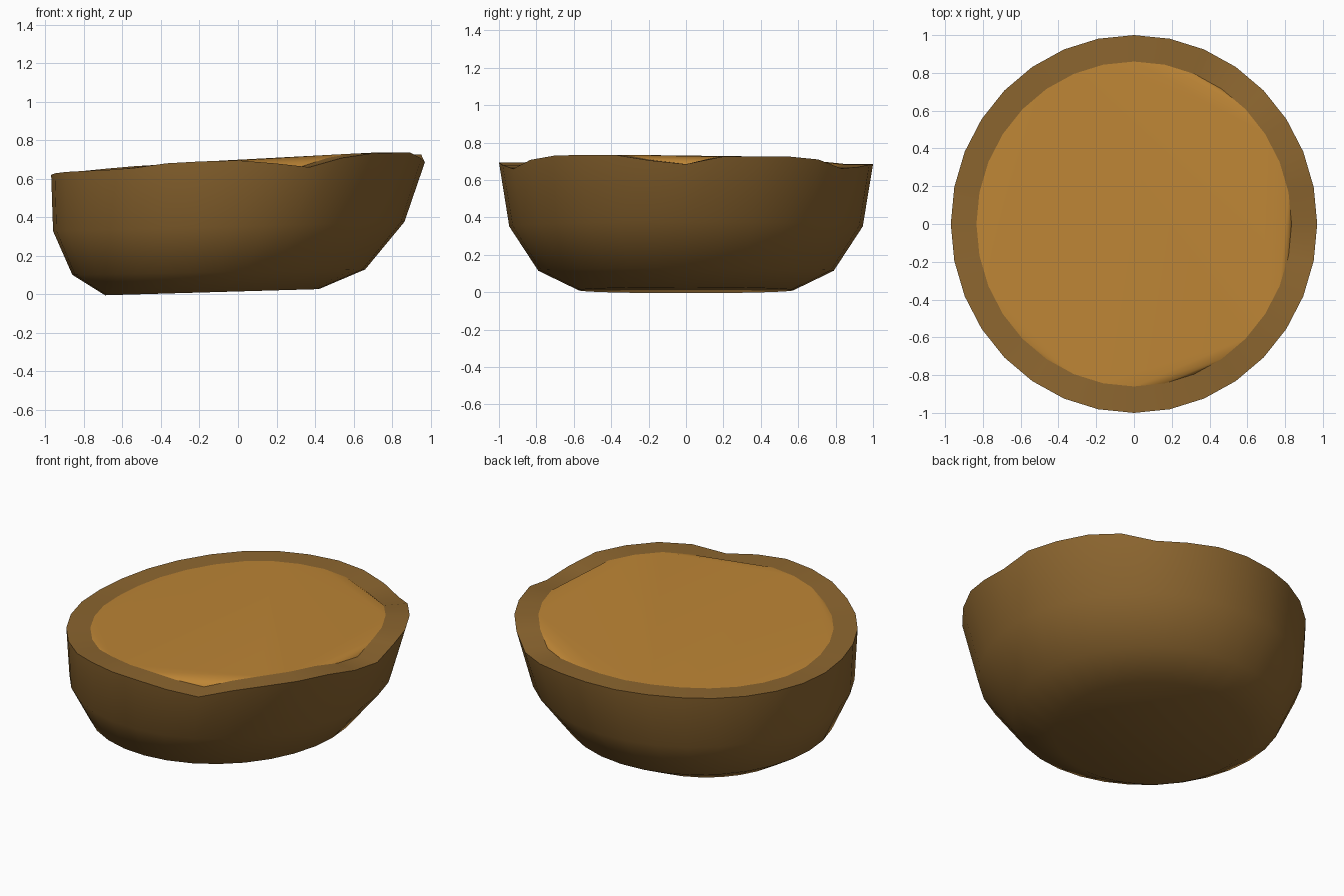
import bpy, bmesh
from math import sin, cos, pi, radians

cube = bpy.data.objects.get("Cube")
if cube:
    bpy.data.objects.remove(cube, do_unlink=True)

SIDES = 32

# Uneven rim heights in thousandths, counter-clockwise from +x
RIM = [685, 725, 725, 725, 710, 662, 670, 683, 685, 680, 675, 665, 652, 640, 630, 622,
       620, 628, 635, 640, 645, 656, 680, 690, 695, 680, 660, 708, 730, 735, 735, 705]

# Lower rings: centre x, radius x, radius y, height, tilt along x
RINGS = [(-0.135, 0.555, 0.575, 0.011, 0.016),
         (-0.10, 0.76, 0.79, 0.115, 0.014),
         (-0.048, 0.912, 0.945, 0.352, 0.024)]
RIM_RADIUS = (0.97, 1.0)
INNER_SCALE = 0.86


def material(name, colour):
    mat = bpy.data.materials.new(name)
    mat.use_nodes = True
    mat.diffuse_color = colour
    bsdf = mat.node_tree.nodes["Principled BSDF"]
    bsdf.inputs["Base Color"].default_value = colour
    bsdf.inputs["Roughness"].default_value = 0.8
    return mat


def finish(name, bm, mat):
    mesh = bpy.data.meshes.new(name)
    bm.to_mesh(mesh)
    bm.free()
    mesh.materials.append(mat)
    obj = bpy.data.objects.new(name, mesh)
    bpy.context.collection.objects.link(obj)
    return obj


def lower_ring(bm, cx, rx, ry, z, tilt):
    verts = []
    for i in range(SIDES):
        a = 2 * pi * i / SIDES
        verts.append(bm.verts.new((cx + rx * cos(a), ry * sin(a), z + tilt * cos(a))))
    return verts


def rim_ring(bm, scale):
    verts = []
    for i, h in enumerate(RIM):
        a = 2 * pi * i / SIDES
        verts.append(bm.verts.new((scale * RIM_RADIUS[0] * cos(a),
                                   scale * RIM_RADIUS[1] * sin(a), h / 1000)))
    return verts


bark = material("dark brown", (0.265, 0.133, 0.029, 1))
wood = material("golden tan", (0.51, 0.235, 0.036, 1))

# Outer shell: closed base, sloping sides and flat rim band
bm = bmesh.new()
rings = [lower_ring(bm, *r) for r in RINGS]
rings += [rim_ring(bm, 1.0), rim_ring(bm, INNER_SCALE)]
bm.faces.new(reversed(rings[0]))
for low, high in zip(rings, rings[1:]):
    for i in range(SIDES):
        j = (i + 1) % SIDES
        bm.faces.new((low[i], low[j], high[j], high[i]))
shell = finish("outer_shell", bm, bark)

# Top surface: upper skin stretched across the inner rim, bridging its dips
bm = bmesh.new()
rim_ring(bm, INNER_SCALE)
bmesh.ops.convex_hull(bm, input=bm.verts[:])
bmesh.ops.recalc_face_normals(bm, faces=bm.faces[:])
bm.normal_update()
under = [f for f in bm.faces if f.normal.z <= 0]
bmesh.ops.delete(bm, geom=under, context='FACES')
top = finish("top_surface", bm, wood)

# Smooth sides with a sharp rim edge
for obj in (shell, top):
    bpy.ops.object.select_all(action='DESELECT')
    obj.select_set(True)
    bpy.context.view_layer.objects.active = obj
    bpy.ops.object.shade_smooth_by_angle(angle=radians(60))
